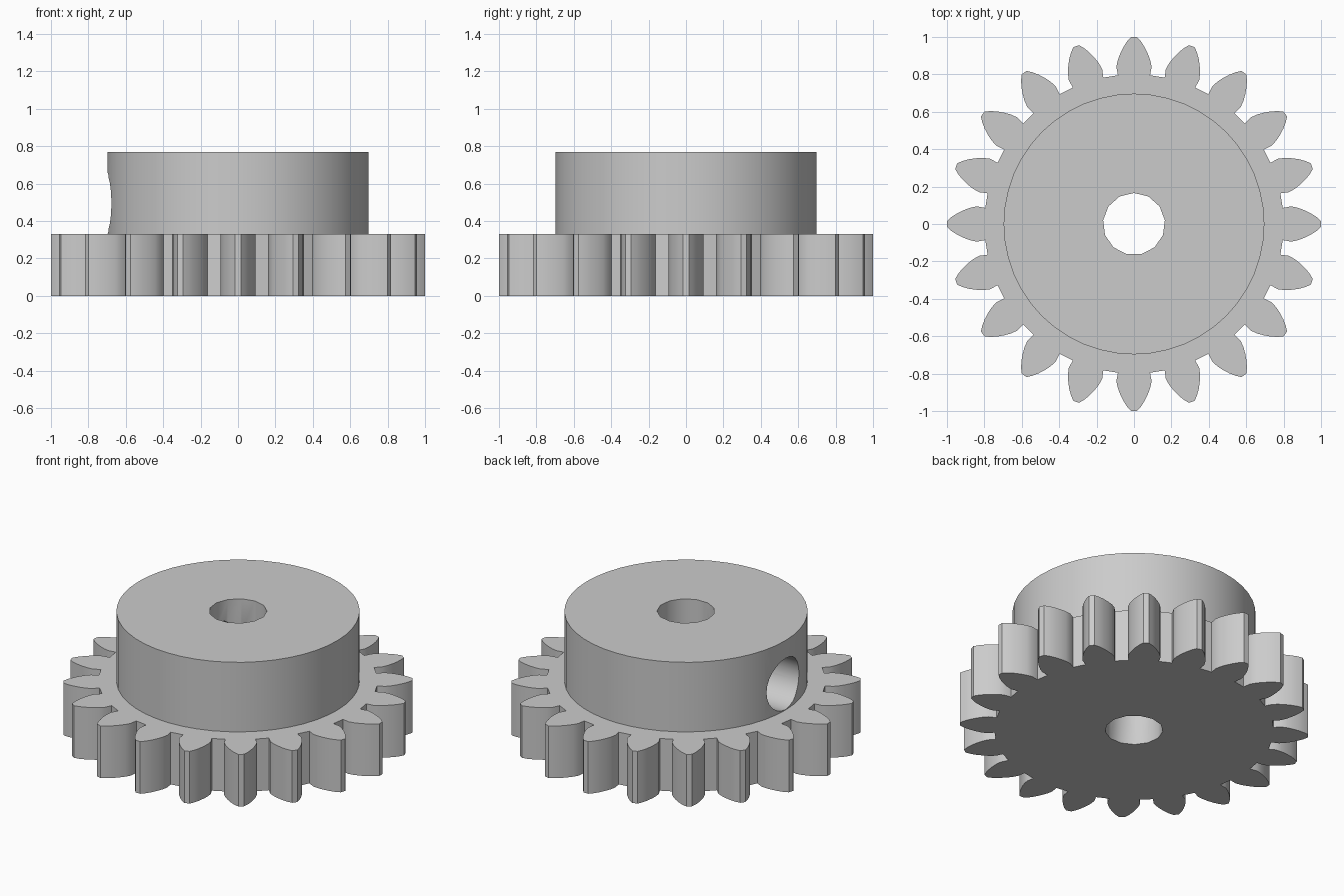
import bpy
import bmesh
from math import sin, cos, pi, atan2, hypot, radians
from mathutils import Matrix

cube = bpy.data.objects.get("Cube")
if cube:
    bpy.data.objects.remove(cube, do_unlink=True)

TEETH = 20
GEAR_TOP, HUB_TOP = 0.33, 0.77
HUB_R, BORE_R = 0.697, 0.166
SCREW_R, SCREW_Z = 0.162, 0.495

grey = bpy.data.materials.new("light grey")
grey.use_nodes = True
colour = (0.6, 0.6, 0.6, 1)
grey.diffuse_color = colour
grey.node_tree.nodes["Principled BSDF"].inputs["Base Color"].default_value = colour


def extrude_outline(name, outline, z0, z1, matrix=Matrix()):
    """Solid prism from a closed 2D outline, optionally turned by a matrix."""
    bm = bmesh.new()
    base = bm.faces.new([bm.verts.new((x, y, z0)) for x, y in outline])
    top = bmesh.ops.extrude_face_region(bm, geom=[base])["geom"]
    verts = [g for g in top if isinstance(g, bmesh.types.BMVert)]
    bmesh.ops.translate(bm, verts=verts, vec=(0, 0, z1 - z0))
    bmesh.ops.recalc_face_normals(bm, faces=bm.faces)
    bm.transform(matrix)
    mesh = bpy.data.meshes.new(name)
    bm.to_mesh(mesh)
    bm.free()
    mesh.materials.append(grey)
    obj = bpy.data.objects.new(name, mesh)
    bpy.context.collection.objects.link(obj)
    return obj


def circle(radius, count):
    return [(radius * sin(2 * pi * i / count), radius * cos(2 * pi * i / count))
            for i in range(count)]


def combine(target, tool, operation):
    mod = target.modifiers.new(tool.name, "BOOLEAN")
    mod.operation = operation
    mod.solver = "EXACT"
    mod.object = tool
    tool.hide_render = True
    bpy.ops.object.modifier_apply(modifier=mod.name)
    bpy.data.objects.remove(tool, do_unlink=True)


# Toothed wheel: one curved flank, mirrored and repeated round the rim
flank = [(0.795, 0.086), (0.84, 0.094), (0.875, 0.087), (0.91, 0.074),
         (0.945, 0.057), (0.975, 0.038), (1.0, 0.016)]
tooth = [(r, -w) for r, w in flank] + [(r, w) for r, w in reversed(flank)]
outline = []
for i in range(TEETH):
    turn = 2 * pi * i / TEETH
    for r, w in tooth:
        length, angle = hypot(r, w), atan2(w, r) + turn
        outline.append((length * cos(angle), length * sin(angle)))
gear = extrude_outline("spur_gear", outline, 0, GEAR_TOP)

bpy.ops.object.select_all(action="DESELECT")
bpy.context.view_layer.objects.active = gear
gear.select_set(True)

# Raised hub
combine(gear, extrude_outline("hub", circle(HUB_R, 48), GEAR_TOP / 2, HUB_TOP), "UNION")

# Shaft bore
combine(gear, extrude_outline("bore_cutter", circle(BORE_R, 13), -1, 1), "DIFFERENCE")

# Set screw hole from the side of the hub into the bore
sideways = Matrix.Translation((0, 0, SCREW_Z)) @ Matrix.Rotation(radians(-90), 4, "Y")
combine(gear, extrude_outline("screw_cutter", circle(SCREW_R, 24), 0.03, 1, sideways),
        "DIFFERENCE")

bpy.ops.object.shade_smooth_by_angle(angle=radians(29))
